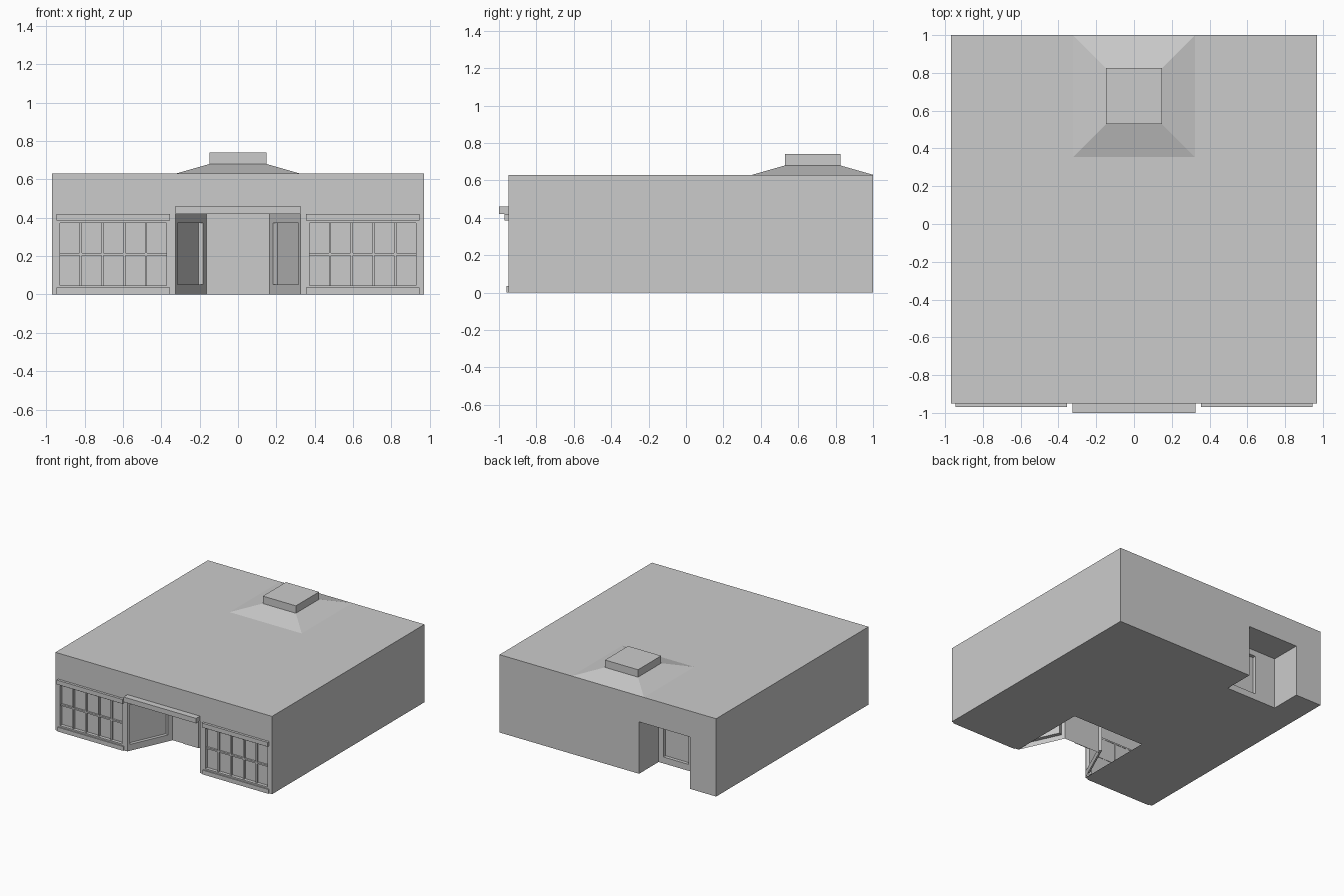
import bpy, bmesh
from mathutils import Vector

if "Cube" in bpy.data.objects:
    bpy.data.objects.remove(bpy.data.objects["Cube"])

Z = Vector((0, 0, 1))


def finish(name, bm):
    bmesh.ops.remove_doubles(bm, verts=bm.verts, dist=1e-5)
    me = bpy.data.meshes.new(name)
    bm.to_mesh(me)
    bm.free()
    ob = bpy.data.objects.new(name, me)
    bpy.context.collection.objects.link(ob)
    return ob


def sheet(bm, o, u, v, w, h, holes=()):
    """Flat sheet from corner o along u and v, with rectangular holes (u0, u1, v0, v1)."""
    us = sorted({0, w, *(x for k in holes for x in k[:2])})
    vs = sorted({0, h, *(x for k in holes for x in k[2:])})
    for a, b in zip(us, us[1:]):
        for c, d in zip(vs, vs[1:]):
            m, n = (a + b) / 2, (c + d) / 2
            if any(k[0] < m < k[1] and k[2] < n < k[3] for k in holes):
                continue
            bm.faces.new([bm.verts.new(o + u * p + v * q)
                          for p, q in ((a, c), (b, c), (b, d), (a, d))])


def box(bm, o, u, n, u0, u1, d0, d1, z0, z1):
    """Box in wall coordinates: u along the wall, n into the building."""
    for size, z in (((d0, d1), 0),):
        v = [bm.verts.new(o + u * a + n * d + Z * h)
             for h in (z0, z1) for d in size for a in (u0, u1)]
    for f in ((0, 2, 3, 1), (4, 5, 7, 6), (0, 1, 5, 4),
              (2, 6, 7, 3), (0, 4, 6, 2), (1, 3, 7, 5)):
        bm.faces.new([v[i] for i in f])


def wall(name, p0, p1, height, holes=()):
    o, e = Vector((*p0, 0)), Vector((*p1, 0))
    bm = bmesh.new()
    sheet(bm, o, (e - o).normalized(), Z, (e - o).length, height, holes)
    finish(name, bm)


def window(name, p0, p1, hole, cols, rows, bar=0.012, depth=0.03):
    """Recessed glazing: border frame, glazing bars and a pane."""
    o, e = Vector((*p0, 0)), Vector((*p1, 0))
    u = (e - o).normalized()
    n = Z.cross(u)
    a, b, c, d = hole
    bm = bmesh.new()
    for i in range(cols + 1):
        x = a + (b - a - bar) * i / cols
        box(bm, o, u, n, x, x + bar, 0 if i in (0, cols) else 0.012, depth, c, d)
    for j in range(rows + 1):
        z = c + (d - c - bar) * j / rows
        box(bm, o, u, n, a, b, 0 if j in (0, rows) else 0.012, depth, z, z + bar)
    sheet(bm, o + u * a + n * depth * 0.9 + Z * c, u, Z, b - a, d - c)
    finish(name, bm)


def block(name, x0, x1, y0, y1, z0, z1):
    bm = bmesh.new()
    box(bm, Vector(), Vector((1, 0, 0)), Vector((0, 1, 0)), x0, x1, y0, y1, z0, z1)
    finish(name, bm)


W, F, B, H = 0.97, -0.95, 1.0, 0.63      # half width, front, back, height
OP = 0.42                                # opening height

# Front wall with entrance and two window openings
left_win, right_win = (0.03, 0.61, 0.035, 0.385), (1.33, 1.91, 0.035, 0.385)
wall("front_wall", (-W, F), (W, F), H,
     [left_win, right_win, (0.645, 1.295, 0, OP)])
for nm, hole in (("left", left_win), ("right", right_win)):
    window(nm + "_front_window", (-W, F), (W, F), hole, 5, 2)
    block(nm + "_window_header", hole[0] - W - 0.005, hole[1] - W + 0.005, -0.97, F, 0.385, OP)
    block(nm + "_window_sill", hole[0] - W - 0.005, hole[1] - W + 0.005, -0.96, F, 0, 0.035)

# Side and back walls
wall("right_wall", (W, F), (W, B), H)
wall("left_wall", (-W, B), (-W, F), H)
wall("back_wall", (W, B), (-W, B), H, [(1.25, 1.705, 0, OP)])

# Entrance: splayed glazed sides, door wall, ceiling and canopy
pts = [(-0.325, F), (-0.165, -0.60), (0.165, -0.60), (0.325, F)]
for nm, a, b, hole in (("left", pts[0], pts[1], (0.01, 0.355, 0.04, 0.385)),
                       ("right", pts[2], pts[3], (0.03, 0.375, 0.04, 0.385))):
    wall(nm + "_entrance_wall", a, b, OP, [hole])
    window(nm + "_entrance_window", a, b, hole, 1, 1)
wall("door_wall", pts[1], pts[2], OP)
block("front_door", -0.07, 0.07, -0.605, -0.60, 0, 0.32)
bm = bmesh.new()
bm.faces.new([bm.verts.new((x, y, OP)) for x, y in pts])
finish("entrance_ceiling", bm)
block("entrance_canopy", -0.325, 0.325, -1.0, F, OP, 0.46)

# Back porch recess
wall("porch_wall_a", (-0.28, B), (-0.28, 0.75), OP)
porch = (0.03, 0.28, 0.04, 0.385)
wall("porch_back", (-0.28, 0.75), (-0.735, 0.75), OP, [porch])
window("porch_window", (-0.28, 0.75), (-0.735, 0.75), porch, 1, 1)
wall("porch_wall_b", (-0.735, 0.75), (-0.735, B), OP)
bm = bmesh.new()
sheet(bm, Vector((-0.735, B, OP)), Vector((1, 0, 0)), Vector((0, -1, 0)), 0.455, 0.25)
finish("porch_ceiling", bm)

# Floor (open below the entrance and porch) and roof
bm = bmesh.new()
sheet(bm, Vector((-W, B, 0)), Vector((1, 0, 0)), Vector((0, -1, 0)), 2 * W, B - F,
      [(0.645, 1.295, 1.30, B - F), (0.235, 0.69, 0, 0.25)])
finish("floor", bm)
bm = bmesh.new()
sheet(bm, Vector((-W, F, H)), Vector((1, 0, 0)), Vector((0, 1, 0)), 2 * W, B - F)
finish("roof", bm)

# Roof vent: sloped skirt and square cap
bm = bmesh.new()
rings = [[bm.verts.new((sx * r, 0.677 + sy * r, z)) for sx, sy in ((-1, -1), (1, -1), (1, 1), (-1, 1))]
         for r, z in ((0.323, H), (0.148, 0.68), (0.148, 0.74))]
for lo, hi in zip(rings, rings[1:]):
    for i in range(4):
        j = (i + 1) % 4
        bm.faces.new((lo[i], lo[j], hi[j], hi[i]))
bm.faces.new(rings[-1])
finish("roof_vent", bm)
